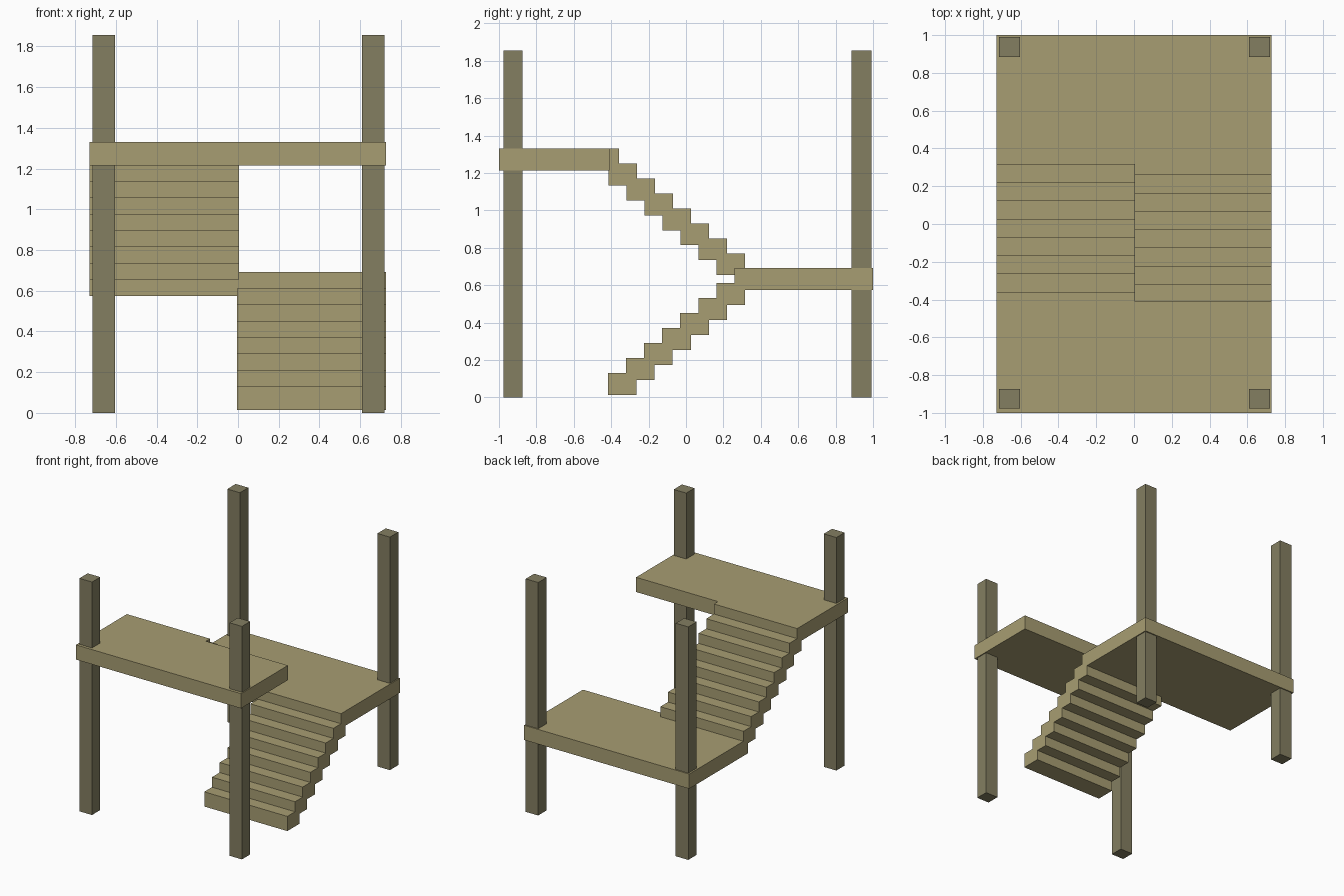
import bpy

if "Cube" in bpy.data.objects:
    bpy.data.objects.remove(bpy.data.objects["Cube"])

def color(name, rgb):
    m = bpy.data.materials.new(name)
    m.diffuse_color = (*rgb, 1)
    m.use_nodes = True
    m.node_tree.nodes["Principled BSDF"].inputs["Base Color"].default_value = m.diffuse_color
    return m

floor_mat = color("floor_tan", (0.39, 0.34, 0.17))
post_mat = color("post_brown", (0.23, 0.21, 0.12))

def box(name, x, y, z, mat):
    bpy.ops.mesh.primitive_cube_add(size=1, location=[(a + b) / 2 for a, b in (x, y, z)])
    o = bpy.context.object
    o.name = name
    o.scale = [b - a for a, b in (x, y, z)]
    bpy.ops.object.transform_apply(location=False, rotation=False, scale=True)
    o.data.materials.append(mat)
    return o

T, RUN, RISE, DEPTH = 0.117, 0.0965, 0.08, 0.153

# Landings
box("lower_landing", (-0.728, 0.727), (0.312, 1.0), (0.574, 0.691), floor_mat)
box("upper_landing", (-0.728, 0.727), (-1.0, -0.41), (1.214, 1.331), floor_mat)

# Lower flight rises toward +y, its last tread merging with the lower landing
for i in range(8):
    y, z = -0.417 + i * RUN, 0.014 + i * RISE
    box(f"lower_step_{i + 1}", (-0.005, 0.727), (y, y + DEPTH), (z, z + T), floor_mat)

# Upper flight turns back and rises toward -y, from landing to landing
for i in range(9):
    y, z = 0.413 - i * RUN, 0.574 + i * RISE
    box(f"upper_step_{i + 1}", (-0.728, 0.005), (y - DEPTH, y), (z, z + T), floor_mat)

# Corner posts
for side, x in (("left", (-0.714, -0.603)), ("right", (0.609, 0.719))):
    for end, y in (("front", (-0.977, -0.873)), ("back", (0.885, 0.991))):
        box(f"{end}_{side}_post", x, y, (0, 1.856), post_mat)
